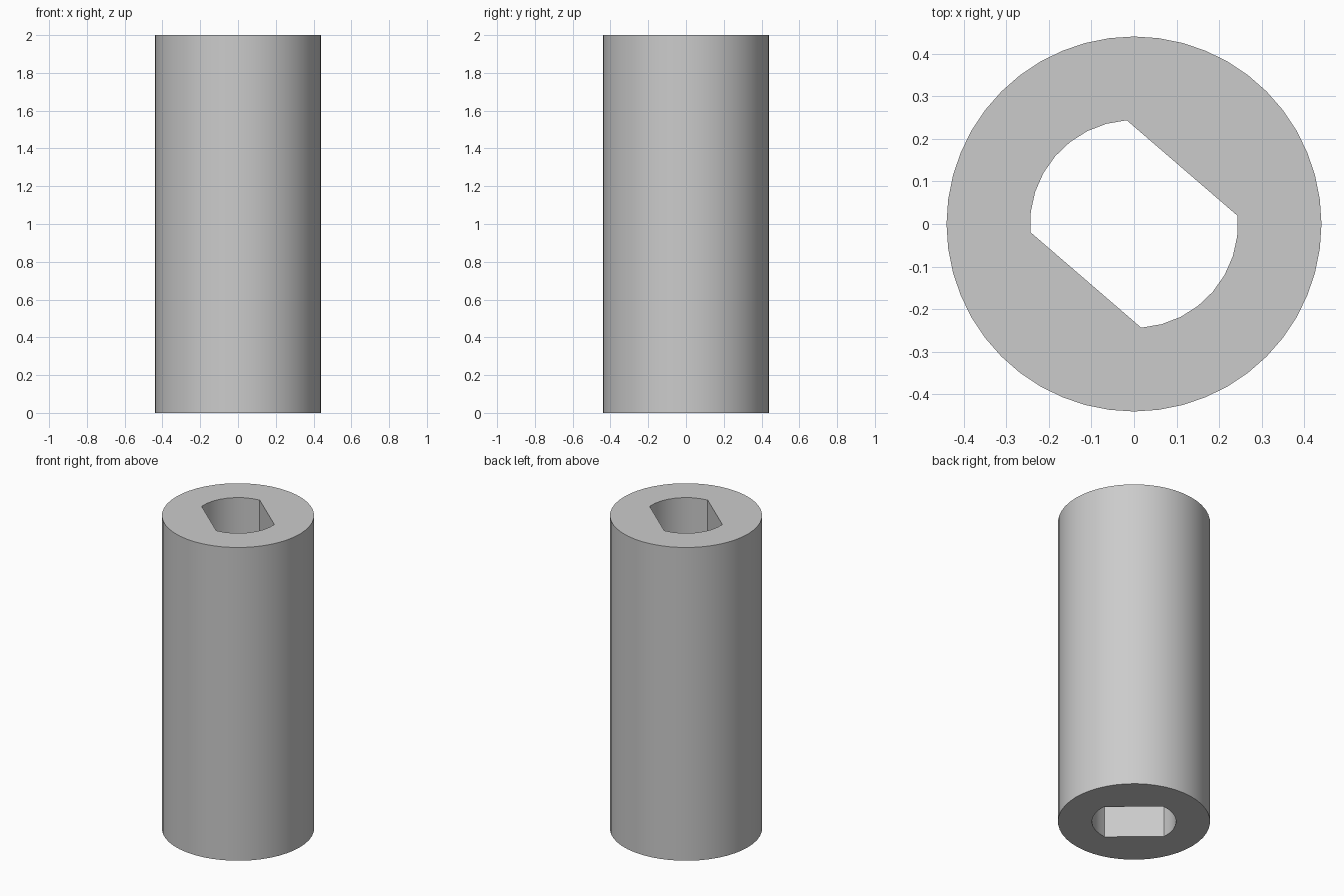
import bpy, bmesh
from math import cos, sin, radians, pi

# Remove the default cube
cube = bpy.data.objects.get("Cube")
if cube:
    bpy.data.objects.remove(cube, do_unlink=True)

HEIGHT = 2.0
OUTER_R = 0.44
BORE_R = 0.244
SIDES = 48

# Single grey material
grey = bpy.data.materials.new("plain grey")
grey.use_nodes = True
colour = (0.6, 0.6, 0.6, 1)
grey.diffuse_color = colour
grey.node_tree.nodes["Principled BSDF"].inputs["Base Color"].default_value = colour


def arc(radius, start, end, steps):
    """Points along an arc, both ends included."""
    angles = [radians(start + (end - start) * i / steps) for i in range(steps + 1)]
    return [(radius * cos(a), radius * sin(a), 0) for a in angles]


def add_loop(bm, points):
    """Closed loop of edges through the points."""
    verts = [bm.verts.new(p) for p in points]
    return [bm.edges.new((v, verts[(i + 1) % len(verts)])) for i, v in enumerate(verts)]


bm = bmesh.new()
# Round outside wall
edges = add_loop(bm, arc(OUTER_R, 0, 360 * (SIDES - 1) / SIDES, SIDES - 1))
# Bore: two arcs joined by two parallel flats
edges += add_loop(bm, arc(BORE_R, 94, 184.5, 8) + arc(BORE_R, 274, 364.5, 8))

# Fill the ring between the loops and raise it into a sleeve
bmesh.ops.triangle_fill(bm, use_beauty=True, use_dissolve=False, edges=edges)
raised = bmesh.ops.extrude_face_region(bm, geom=bm.faces[:], use_keep_orig=True)
top = [g for g in raised["geom"] if isinstance(g, bmesh.types.BMVert)]
bmesh.ops.translate(bm, verts=top, vec=(0, 0, HEIGHT))
bmesh.ops.recalc_face_normals(bm, faces=bm.faces[:])

mesh = bpy.data.meshes.new("coupling_sleeve")
bm.to_mesh(mesh)
bm.free()
mesh.materials.append(grey)
sleeve = bpy.data.objects.new("coupling_sleeve", mesh)
bpy.context.collection.objects.link(sleeve)

# Smooth round walls, sharp rims and flats
bpy.ops.object.select_all(action="DESELECT")
sleeve.select_set(True)
bpy.context.view_layer.objects.active = sleeve
bpy.ops.object.shade_smooth_by_angle(angle=pi / 6)
